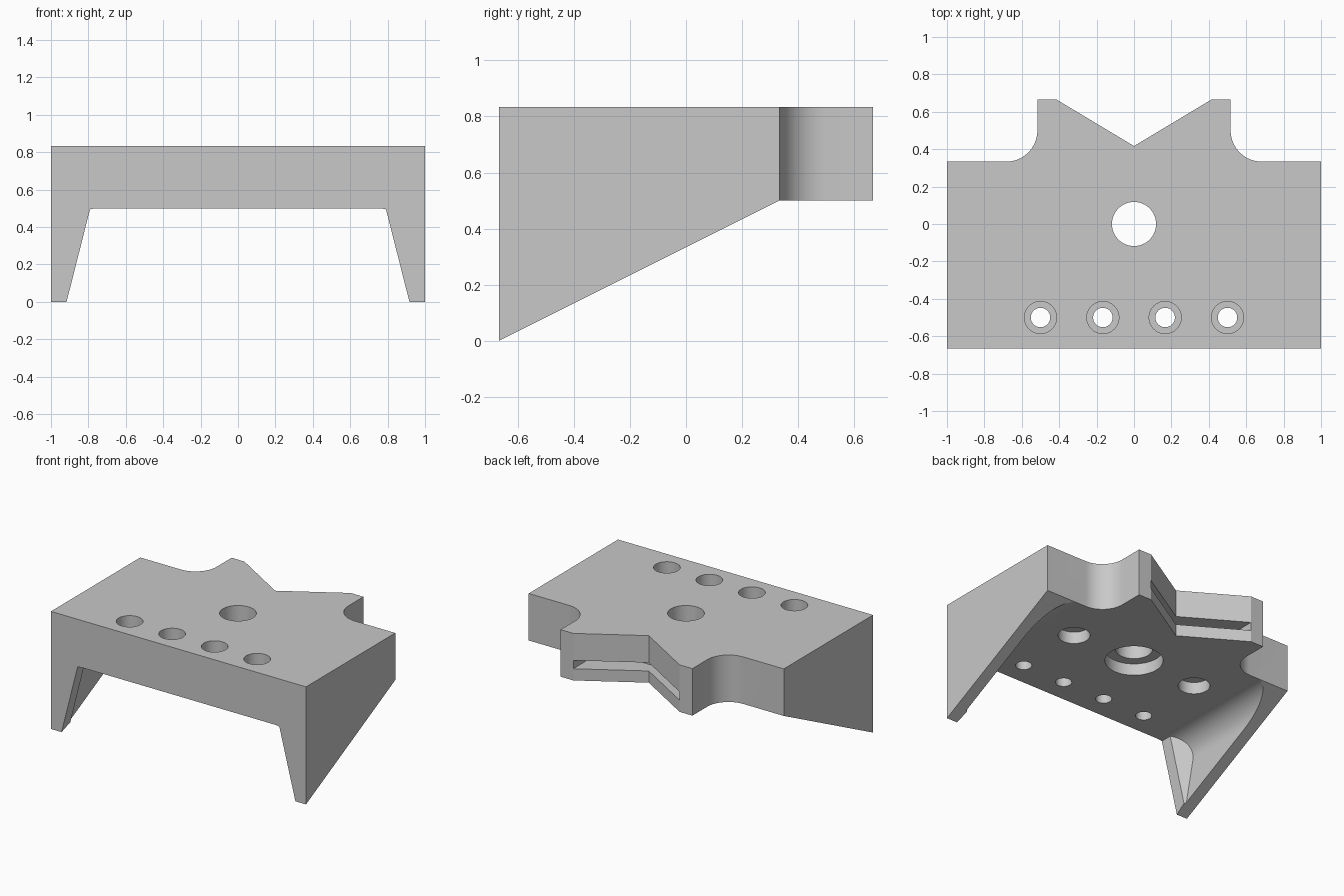
import bpy
import bmesh
from math import pi, cos, sin, radians

if "Cube" in bpy.data.objects:
    bpy.data.objects.remove(bpy.data.objects["Cube"], do_unlink=True)

U = 1 / 6                       # design module
FRONT, SHOULDER, BACK = -4 * U, 2 * U, 4 * U
UNDER, TOP = 3 * U, 5 * U
WALL = 5.5 * U                  # inner face of the side walls

grey = bpy.data.materials.new("plain grey")
grey.use_nodes = True
grey.diffuse_color = (0.58, 0.58, 0.58, 1)
grey.node_tree.nodes["Principled BSDF"].inputs["Base Color"].default_value = (0.58, 0.58, 0.58, 1)


def loft(name, start, end):
    """Solid between two matching loops of 3D points."""
    bm = bmesh.new()
    a = [bm.verts.new(p) for p in start]
    b = [bm.verts.new(p) for p in end]
    bm.faces.new(a)
    bm.faces.new(b[::-1])
    for i in range(len(a)):
        j = (i + 1) % len(a)
        bm.faces.new((a[j], a[i], b[i], b[j]))
    bmesh.ops.recalc_face_normals(bm, faces=bm.faces)
    mesh = bpy.data.meshes.new(name)
    bm.to_mesh(mesh)
    bm.free()
    mesh.materials.append(grey)
    ob = bpy.data.objects.new(name, mesh)
    bpy.context.collection.objects.link(ob)
    return ob


def prism(name, pts, axis, lo, hi):
    place = {"x": lambda p, d: (d, p[0], p[1]),
             "y": lambda p, d: (p[0], d, p[1]),
             "z": lambda p, d: (p[0], p[1], d)}[axis]
    return loft(name, [place(p, lo) for p in pts], [place(p, hi) for p in pts])


def arc(cx, cy, r, start, end, n=16):
    angles = [radians(start + (end - start) * i / n) for i in range(n + 1)]
    return [(cx + r * cos(t), cy + r * sin(t)) for t in angles]


def mirrored(half):
    return half + [(-x, y) for x, y in reversed(half) if x > 1e-6]


def combine(target, tool, operation="DIFFERENCE"):
    mod = target.modifiers.new("combine", "BOOLEAN")
    mod.operation = operation
    mod.solver = "EXACT"
    mod.object = tool
    bpy.context.view_layer.objects.active = target
    bpy.ops.object.modifier_apply(modifier=mod.name)
    bpy.data.objects.remove(tool, do_unlink=True)


def drill(target, x, y, r, lo, hi):
    circle = arc(x, y, r, 0, 360, 48)[:-1]
    combine(target, prism("drill", circle, "z", lo, hi))


# Body outline with the notched tab at the back
half = [(0, 2.5 * U), (2.5 * U, BACK), (3.1 * U, BACK)]
half += arc(4.1 * U, 3 * U, U, 180, 270)
half += [(1, SHOULDER), (1, FRONT)]
body = prism("bracket_body", mirrored(half), "z", 0, TOP)

# Hollow between the side walls, filleted under the plate
half = arc(WALL - U, UNDER - U, U, 90, 0) + [(WALL, -0.2)]
combine(body, prism("hollow", mirrored(half), "y", -1, 1))

# Tapered gussets at the front of each wall
GUSSET_TOP = 0.79


def behind(x, z):
    edge = WALL - (WALL - GUSSET_TOP) * z / UNDER
    return FRONT + U / 2 + 0.9 * (x - edge)


section = [(GUSSET_TOP, UNDER), (GUSSET_TOP, 0.55), (0.95, 0.55), (0.95, 0), (WALL, 0)]
for side in (-1, 1):
    gusset = loft("gusset", [(side * x, FRONT, z) for x, z in section],
                  [(side * x, behind(x, z), z) for x, z in section])
    combine(body, gusset, "UNION")

# Sloped underside of the walls, level beneath the tab
slope = [(FRONT - 0.2, -0.1), (SHOULDER, UNDER), (1, UNDER), (1, -0.5), (FRONT - 0.2, -0.5)]
combine(body, prism("slope", slope, "x", -1.2, 1.2))

# Thin slot running into the notch
slot = [(-2.5 * U, 2 * U), (2.5 * U, 2 * U), (2.5 * U, BACK), (0, 2.4 * U), (-2.5 * U, BACK)]
slot = [(-2.5 * U, 2 * U), (2.5 * U, 2 * U), (2.5 * U, BACK - 0.001),
        (2.4 * U, BACK + 0.1), (-2.4 * U, BACK + 0.1), (-2.5 * U, BACK - 0.001)]
combine(body, prism("slot", slot, "z", 0.583, 0.642))

# Row of counterbored screw holes
for x in (-3 * U, -U, U, 3 * U):
    drill(body, x, -3 * U, 0.052, 0.3, 1)
    drill(body, x, -3 * U, 0.086, TOP - U, 1)

# Central through hole with a recess below, and two blind holes
drill(body, 0, 0, 0.118, 0.3, 1)
drill(body, 0, 0, 0.186, 0.3, UNDER + U / 2)
for x in (-3 * U, 3 * U):
    drill(body, x, 0, 0.102, 0.3, UNDER + U / 2)

bpy.ops.object.select_all(action="DESELECT")
body.select_set(True)
bpy.context.view_layer.objects.active = body
bpy.ops.object.shade_smooth_by_angle(angle=radians(25))
